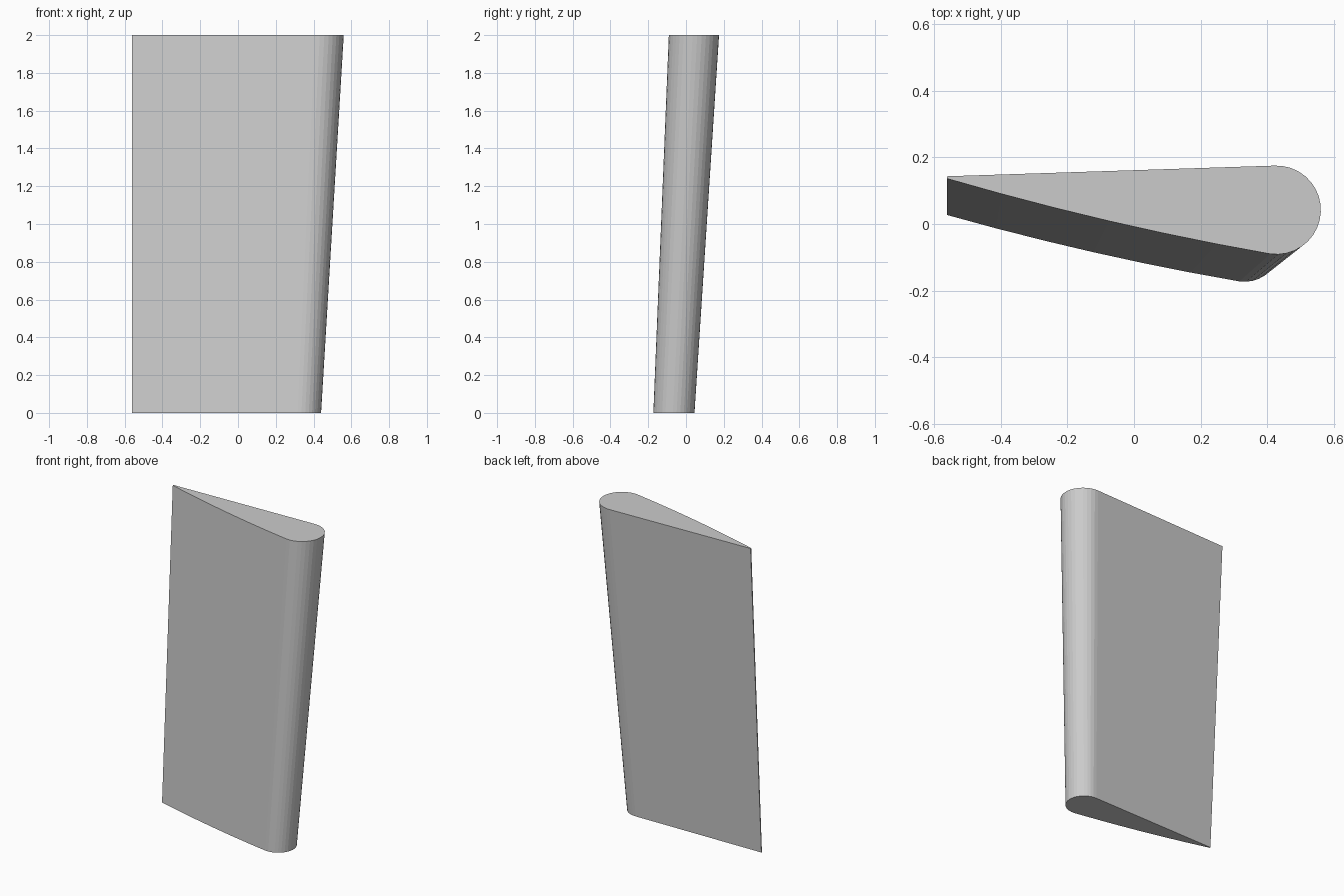
import bpy, bmesh, math

if "Cube" in bpy.data.objects:
    bpy.data.objects.remove(bpy.data.objects["Cube"])


def material(name, rgb):
    m = bpy.data.materials.new(name)
    m.use_nodes = True
    m.diffuse_color = (*rgb, 1)
    m.node_tree.nodes["Principled BSDF"].inputs["Base Color"].default_value = (*rgb, 1)
    return m


def section(tail_x, tail_y, tail_gap, nose_x, nose_y, radius, bulge, z):
    """Foil outline: round nose, straight back, gently bowed front."""
    pts = []
    steps = 18
    for i in range(steps + 1):
        a = math.radians(92 - 190 * i / steps)
        pts.append((nose_x + radius * math.cos(a), nose_y + radius * math.sin(a), z))
    sx, sy, _ = pts[-1]
    ex, ey = tail_x, tail_y - tail_gap
    bows = 6
    for i in range(1, bows + 1):
        t = i / bows
        pts.append((sx + (ex - sx) * t,
                    sy + (ey - sy) * t - 4 * bulge * t * (1 - t), z))
    pts.append((tail_x, tail_y, z))
    return pts


# Tapered, swept blade lofted between its root and tip sections
bm = bmesh.new()
root = [bm.verts.new(p) for p in section(-0.56, 0.033, 0.006, 0.331, -0.064, 0.109, 0.012, 0)]
tip = [bm.verts.new(p) for p in section(-0.56, 0.143, 0.007, 0.427, 0.042, 0.133, 0.014, 2)]
bm.faces.new(root)
bm.faces.new(tip)
n = len(root)
for i in range(n):
    j = (i + 1) % n
    bm.faces.new((root[i], root[j], tip[j], tip[i]))
bmesh.ops.recalc_face_normals(bm, faces=bm.faces)

mesh = bpy.data.meshes.new("blade")
bm.to_mesh(mesh)
bm.free()
mesh.materials.append(material("light grey", (0.6, 0.6, 0.6)))
blade = bpy.data.objects.new("blade", mesh)
bpy.context.collection.objects.link(blade)
